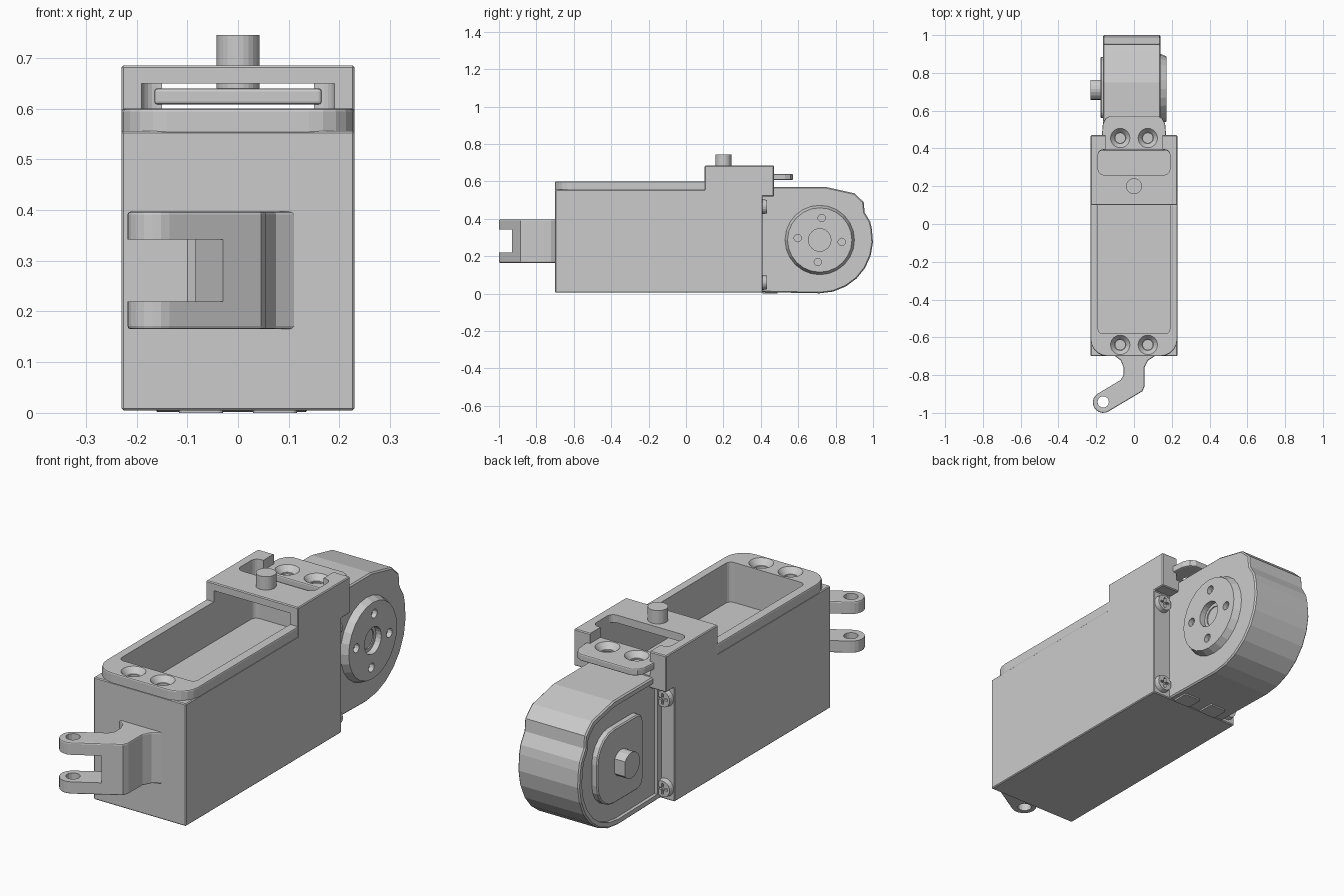
import bpy, bmesh, math
from mathutils import Matrix

if "Cube" in bpy.data.objects:
    bpy.data.objects.remove(bpy.data.objects["Cube"])

AX = {'X': lambda u, v, w: (w, u, v), 'Y': lambda u, v, w: (u, w, v), 'Z': lambda u, v, w: (u, v, w)}


def prism(name, pts, axis, a, b, taper=None):
    """Extrude a profile along an axis from a to b; taper is an optional second profile."""
    bm = bmesh.new()
    lo = [bm.verts.new(AX[axis](u, v, a)) for u, v in pts]
    hi = [bm.verts.new(AX[axis](u, v, b)) for u, v in (taper or pts)]
    bm.faces.new(lo)
    bm.faces.new(hi)
    n = len(pts)
    for i in range(n):
        bm.faces.new((lo[i], lo[(i + 1) % n], hi[(i + 1) % n], hi[i]))
    bmesh.ops.recalc_face_normals(bm, faces=bm.faces)
    me = bpy.data.meshes.new(name)
    bm.to_mesh(me)
    bm.free()
    ob = bpy.data.objects.new(name, me)
    bpy.context.collection.objects.link(ob)
    return ob


def arc(cx, cy, r, a0, a1, n):
    return [(cx + r * math.cos(math.radians(a0 + (a1 - a0) * i / n)),
             cy + r * math.sin(math.radians(a0 + (a1 - a0) * i / n))) for i in range(n + 1)]


def circle(cx, cy, r, n=24):
    return arc(cx, cy, r, 0, 360, n)[:-1]


def rrect(x0, x1, y0, y1, r):
    """Rounded rectangle; r = radii at (x1y1, x0y1, x0y0, x1y0)."""
    pts = []
    for k, (x, y) in enumerate(((x1, y1), (x0, y1), (x0, y0), (x1, y0))):
        sx, sy = (1 if x == x1 else -1), (1 if y == y1 else -1)
        if r[k] > 0:
            pts += arc(x - sx * r[k], y - sy * r[k], r[k], 90 * k, 90 * k + 90, 5)
        else:
            pts.append((x, y))
    return pts


def apply_mod(ob, mod):
    with bpy.context.temp_override(object=ob, active_object=ob):
        bpy.ops.object.modifier_apply(modifier=mod.name)


def cut(ob, *cutters):
    for c in cutters:
        m = ob.modifiers.new("cut", 'BOOLEAN')
        m.operation, m.solver, m.object = 'DIFFERENCE', 'EXACT', c
        apply_mod(ob, m)
        bpy.data.objects.remove(c)


def bevel(ob, w, seg=2):
    m = ob.modifiers.new("bevel", 'BEVEL')
    m.width, m.segments, m.limit_method, m.angle_limit = w, seg, 'ANGLE', math.radians(50)
    apply_mod(ob, m)


def countersink(ob, x, y, z):
    cut(ob, prism("hole", circle(x, y, 0.026), 'Z', z - 0.14, z + 0.01))
    cut(ob, prism("sink", circle(x, y, 0.03), 'Z', z - 0.025, z + 0.002, circle(x, y, 0.053)))


def cavity():
    return prism("cavity", rrect(-.19, .19, -.58, .39, [.025] * 4), 'Z', .42, .65)


# Main body with raised bridge at the back
body = prism("body", [(-.70, .005), (.41, .005), (.41, .52), (.47, .52), (.47, .685),
                      (.10, .685), (.10, .556), (-.70, .556)], 'X', -.23, .23)
bevel(body, .004, 1)
cut(body, cavity(),
    prism("window", rrect(-.19, .19, .26, .395, [.03] * 4), 'Z', .6, .7),
    prism("notch", rrect(-.15, .15, .37, .50, [0, 0, .0, .0]), 'Z', .575, .7))

# Top frame with rounded front corners
frame = prism("top_frame", rrect(-.23, .23, -.70, .105, [0, 0, .09, .09]), 'Z', .55, .60)
bevel(frame, .006)
cut(frame, cavity())
for x in (-.073, .073):
    countersink(frame, x, -.64, .60)
    cut(body, prism("hole", circle(x, -.64, .026), 'Z', .46, .6))

# Rear screw tab
tab = prism("rear_tab", [(-.165, .39), (.165, .39), (.17, .47), (.165, .53), (.15, .56), (.125, .573),
                         (-.125, .573), (-.15, .56), (-.165, .53), (-.17, .47)], 'Z', .608, .64)
bevel(tab, .006)
for x in (-.073, .073):
    countersink(tab, x, .455, .64)

# Bridge pin
prism("bridge_pin", circle(0, .20, .042), 'Z', .64, .745)

# Front hook: bent arm with forked end
hook = prism("front_hook", [(.115, -.69), (.11, -.70), (.075, -.722), (.055, -.76), (.055, -.86), (.045, -.885)]
             + arc(-.163, -.945, .055, -60, -240, 10)
             + [(-.07, -.825), (-.055, -.80), (-.055, -.76), (-.07, -.722), (-.10, -.70), (-.105, -.69)],
             'Z', .165, .397)
bevel(hook, .007)
slot = prism("slot", [(-.3, -.2), (0, -.2), (0, .2), (-.3, .2)], 'Z', .22, .342)
slot.data.transform(Matrix.Translation((-.06, -.877, 0)) @ Matrix.Rotation(math.radians(30), 4, 'Z'))
cut(hook, slot, prism("eye", circle(-.163, -.942, .03, 16), 'Z', .1, .5))

# Wheel housing at the back
CY, CZ = .715, .287
outline = ([(.40, .008)] + arc(CY, CZ, .285, -90, 12, 7)
           + [(.985, .385), (.955, .435), (.95, .49), (.90, .537), (.75, .57), (.40, .57)])
inner = [(CY + (y - CY) * .92 if y > .41 else .44, CZ + (z - CZ) * .91) for y, z in outline]
housing = prism("wheel_housing", outline, 'X', -.165, .14)
bevel(housing, .006, 1)
cut(housing, prism("side_recess", inner, 'X', -.2, -.15))

# Raised cover and flatted shaft on the left
cover = prism("left_cover", rrect(.56, .885, .12, .455, [.12, .04, .04, .12]), 'X', -.178, -.145)
bevel(cover, .005, 1)
prism("drive_shaft", arc(CY, CZ, .058, 35, 325, 16), 'X', -.23, -.15)

# Output disc on the right with hub bore and bolt holes
disc = prism("output_disc", circle(CY, CZ, .19), 'X', .13, .172, circle(CY, CZ, .172))
cut(disc, prism("bore", circle(CY, CZ, .06), 'X', .145, .2))
for i in range(4):
    a = math.radians(90 * i - 5)
    cut(disc, prism("bolt_hole", circle(CY + .118 * math.cos(a), CZ + .118 * math.sin(a), .02, 12), 'X', .15, .2))
cut(disc, prism("bore_core", circle(CY, CZ, .045), 'X', .138, .15))

# Rear corner screws with cross slots
for sx in (-1, 1):
    for z in (.06, .465):
        s = prism("rear_screw", circle(sx * .185, z, .042, 20), 'Y', .40, .432, circle(sx * .185, z, .036, 20))
        for w, h in ((.024, .005), (.005, .024)):
            x = sx * .185
            cut(s, prism("cross", [(x - w, z - h), (x + w, z - h), (x + w, z + h), (x - w, z + h)],
                         'Y', .42, .45))

# Small feet under the rear
for x in (-.073, .073):
    prism("bottom_foot", rrect(x - .043, x + .043, .41, .49, [.01] * 4), 'Z', 0, .02)

for ob in list(bpy.context.scene.objects):
    with bpy.context.temp_override(object=ob, active_object=ob, selected_objects=[ob],
                                   selected_editable_objects=[ob]):
        bpy.ops.object.shade_flat()
